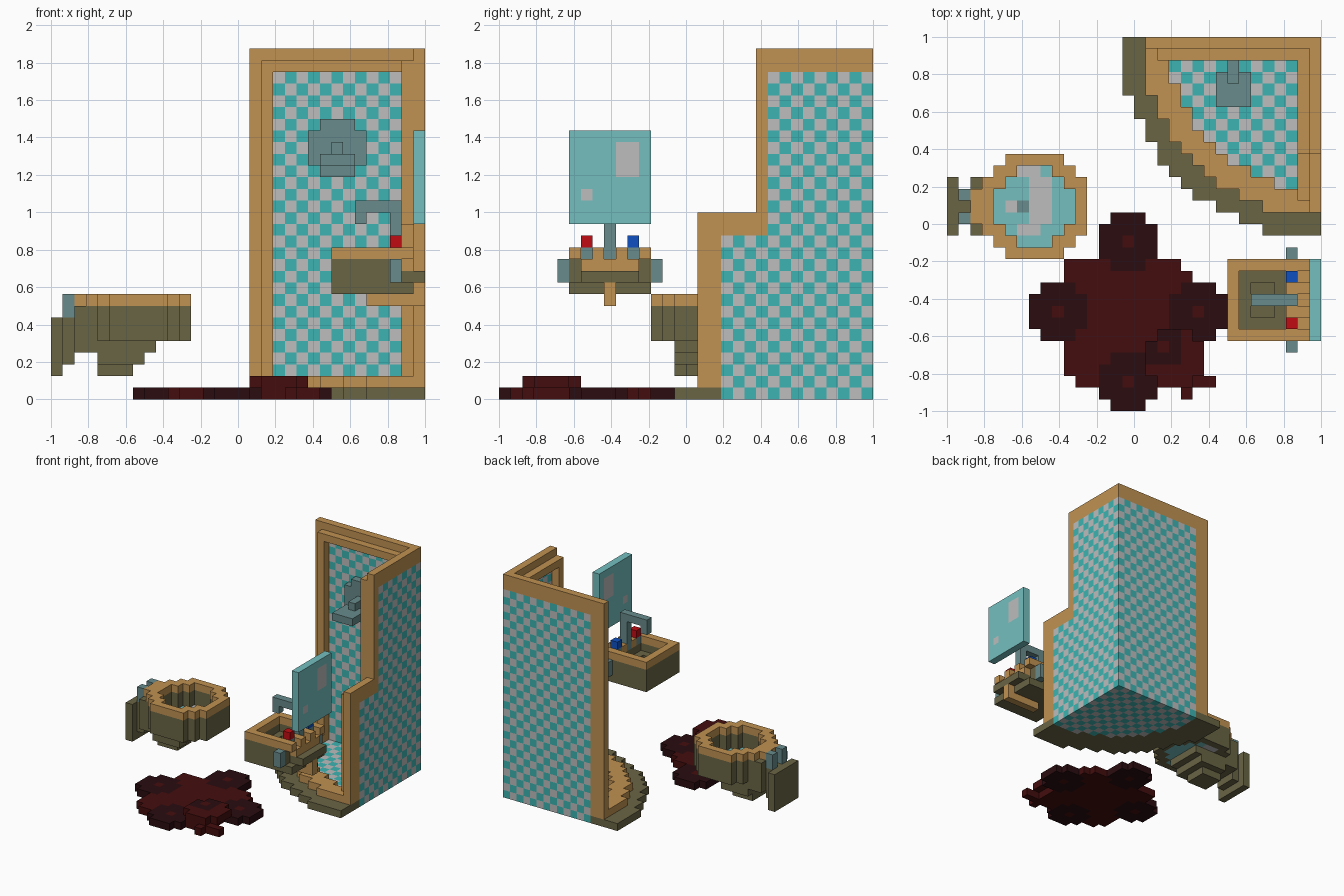
import bpy, bmesh, math
from mathutils import Vector

if "Cube" in bpy.data.objects:
    bpy.data.objects.remove(bpy.data.objects["Cube"], do_unlink=True)

U = 1 / 16  # size of one block

COLOURS = {
    "wood": (193, 146, 82), "olive": (106, 101, 69), "tile_teal": (60, 180, 178),
    "tile_grey": (189, 189, 189), "glass": (117, 191, 191), "steel": (104, 139, 139),
    "rug_red": (68, 13, 13), "rug_dark": (42, 12, 16), "tap_red": (192, 12, 18),
    "tap_blue": (14, 80, 194),
}


def linear(c):
    c /= 255
    return c / 12.92 if c <= 0.04045 else ((c + 0.055) / 1.055) ** 2.4


MATS = {}
for name, rgb in COLOURS.items():
    m = bpy.data.materials.new(name)
    col = tuple(linear(c) for c in rgb) + (1,)
    m.use_nodes = True
    m.diffuse_color = col
    m.node_tree.nodes["Principled BSDF"].inputs["Base Color"].default_value = col
    MATS[name] = m

AXES = [Vector(v) for v in ((1, 0, 0), (0, 1, 0), (0, 0, 1))]


def box(x0, x1, y0, y1, z0, z1):
    """Set of blocks in half-open ranges."""
    return {(x, y, z) for x in range(x0, x1) for y in range(y0, y1) for z in range(z0, z1)}


def disc(cx, cy, r, z0, z1, r_in=-1):
    """Blocks whose centres lie between two radii."""
    n = int(r) + 2
    bx, by = int(cx), int(cy)
    return {c for c in box(bx - n, bx + n, by - n, by + n, z0, z1)
            if r_in <= math.hypot(c[0] + .5 - cx, c[1] + .5 - cy) < r}


def build(name, cells, rule):
    """Skin a set of blocks; rule is a colour or a function of the block."""
    pick = rule if callable(rule) else (lambda c: rule)
    used = sorted({pick(c) for c in cells})
    bm = bmesh.new()
    for c in cells:
        mid = Vector(c) + Vector((.5, .5, .5))
        for a in range(3):
            u, v = AXES[(a + 1) % 3] / 2, AXES[(a + 2) % 3] / 2
            for s in (1, -1):
                n = AXES[a] * s
                if tuple(int(c[i] + n[i]) for i in range(3)) in cells:
                    continue
                f = mid + n / 2
                ring = [f + u + v, f - u + v, f - u - v, f + u - v][::s]
                face = bm.faces.new([bm.verts.new((p - Vector((16, 16, 0))) * U) for p in ring])
                face.material_index = used.index(pick(c))
    bmesh.ops.remove_doubles(bm, verts=bm.verts, dist=U / 100)
    me = bpy.data.meshes.new(name)
    bm.to_mesh(me)
    bm.free()
    for k in used:
        me.materials.append(MATS[k])
    ob = bpy.data.objects.new(name, me)
    bpy.context.collection.objects.link(ob)
    return ob


def checker(c):
    return "tile_teal" if sum(c) % 2 == 0 else "tile_grey"


# Shower: quarter-round base, tiled walls and floor, wooden frame
quarter = box(15, 32, 15, 32, 0, 2)
floor = {c for c in disc(32, 32, 13.2, 0, 1) if c in quarter}
walls = box(19, 32, 31, 32, 0, 28) | box(31, 32, 19, 32, 0, 14) | box(31, 32, 23, 32, 0, 28)
build("shower_tiles", floor | walls, checker)
build("shower_base", (disc(32, 32, 17.2, 0, 1, 13.2) & quarter) - walls, "olive")
frame = disc(32, 32, 15.2, 1, 2, 13.2) & quarter
frame |= box(17, 19, 31, 32, 1, 30) | box(17, 32, 31, 32, 28, 30)      # back, outer layer
frame |= box(18, 19, 30, 31, 1, 29) | box(18, 31, 30, 31, 28, 29)      # back, inner layer
frame |= box(31, 32, 17, 19, 1, 16) | box(31, 32, 17, 23, 14, 16)      # side, outer layer
frame |= box(31, 32, 22, 23, 14, 30) | box(31, 32, 22, 32, 28, 30)
frame |= box(30, 31, 18, 19, 1, 15) | box(30, 31, 18, 23, 14, 15)      # side, inner layer
frame |= box(30, 31, 22, 23, 14, 29) | box(30, 31, 22, 31, 28, 29)
build("shower_frame", frame - walls, "wood")

# Shower head with wall flange and arm
head = box(22, 27, 30, 31, 20, 23) | box(23, 26, 30, 31, 19, 24)
head |= box(23, 26, 26, 29, 20, 21) | box(24, 25, 28, 30, 20, 22)
build("shower_head", head, "steel")

# Mirror with highlights
shine = box(31, 32, 10, 12, 19, 22) | box(31, 32, 7, 8, 17, 18)
build("mirror", box(31, 32, 6, 13, 15, 23), lambda c: "tile_grey" if c in shine else "glass")

# Sink bowl, rim and bracket
bowl = box(24, 30, 6, 13, 9, 12) | box(30, 31, 6, 13, 9, 10) | box(30, 32, 7, 12, 10, 11)
bowl -= box(25, 29, 7, 12, 11, 12) | box(26, 28, 8, 11, 10, 12)
build("sink_bowl", bowl, "olive")
rim = box(24, 31, 6, 13, 12, 13) - box(25, 29, 7, 12, 12, 13)
rim |= box(30, 31, 7, 12, 11, 12)
taps = {(29, y, 12) for y in (7, 9, 11)}
notch = {(30, y, 12) for y in (7, 9, 11)}
build("sink_rim", rim - taps - notch, "wood")
build("sink_bracket", box(27, 31, 9, 10, 8, 9) | box(30, 32, 9, 10, 8, 10), "wood")

# Faucet, tap handles and side pipes
faucet = box(29, 30, 9, 10, 12, 17) | box(26, 30, 9, 10, 16, 17) | box(26, 27, 9, 10, 15, 16)
build("faucet", faucet | taps, "steel")
build("hot_tap", box(29, 30, 7, 8, 13, 14), "tap_red")
build("cold_tap", box(29, 30, 11, 12, 13, 14), "tap_blue")
for side, y in (("right", 5), ("left", 13)):
    build(side + "_sink_pipe", box(29, 30, y, y + 1, 10, 12), "steel")

# Toilet: round bowl, seat, water, pedestal and tank
cx, cy = 7.5, 17.5
build("toilet_bowl", disc(cx, cy, 4.7, 5, 8, 3.5), "olive")
build("toilet_seat", disc(cx, cy, 4.7, 8, 9, 3.5) | box(2, 4, 16, 19, 8, 9) | box(3, 4, 15, 20, 8, 9), "wood")
ripple = box(6, 8, 20, 21, 5, 6) | box(8, 9, 16, 20, 5, 6) | box(6, 8, 15, 16, 5, 6) | box(5, 6, 17, 18, 5, 6)
ripple |= box(7, 8, 15, 20, 5, 6)
build("toilet_water", disc(cx, cy, 3.5, 5, 6),
      lambda c: "steel" if c == (6, 17, 5) else "tile_grey" if c in ripple else "glass")
build("toilet_pedestal", box(4, 9, 15, 20, 4, 5) | box(4, 8, 15, 20, 3, 4) | box(4, 7, 16, 19, 2, 3), "olive")
tank = box(0, 1, 15, 20, 2, 7) | box(1, 2, 16, 19, 3, 7) | box(2, 4, 15, 20, 4, 7) | box(2, 3, 15, 20, 7, 8)
build("toilet_tank", tank - disc(cx, cy, 4.7, 5, 8), "olive")
build("toilet_hinges", box(1, 2, 16, 17, 7, 9) | box(1, 2, 18, 19, 7, 9), "steel")


# Rug: body with four round dark lobes and a raised clump
def lobe(x, y, z):
    return disc(x + .5, y + .5, 2.5, z, z + 1)


centres = [(15, 14), (15, 2), (9, 8), (21, 8)]
dark = set().union(*(lobe(x, y, 0) for x, y in centres)) - {(x, y, 0) for x, y in centres}
rug = box(10, 20, 3, 13, 0, 1) | box(11, 20, 2, 12, 0, 1) | box(20, 21, 3, 12, 0, 1)
rug |= set().union(*(lobe(x, y, 0) for x, y in centres))
rug |= box(20, 23, 2, 3, 0, 1) | box(20, 21, 1, 2, 0, 1)
build("rug", rug, lambda c: "rug_dark" if c in dark else "rug_red")
build("rug_clump", lobe(19, 4, 1),
      lambda c: "rug_dark" if c[0] <= 19 and c[1] >= 4 and c[:2] != (18, 5) else "rug_red")
